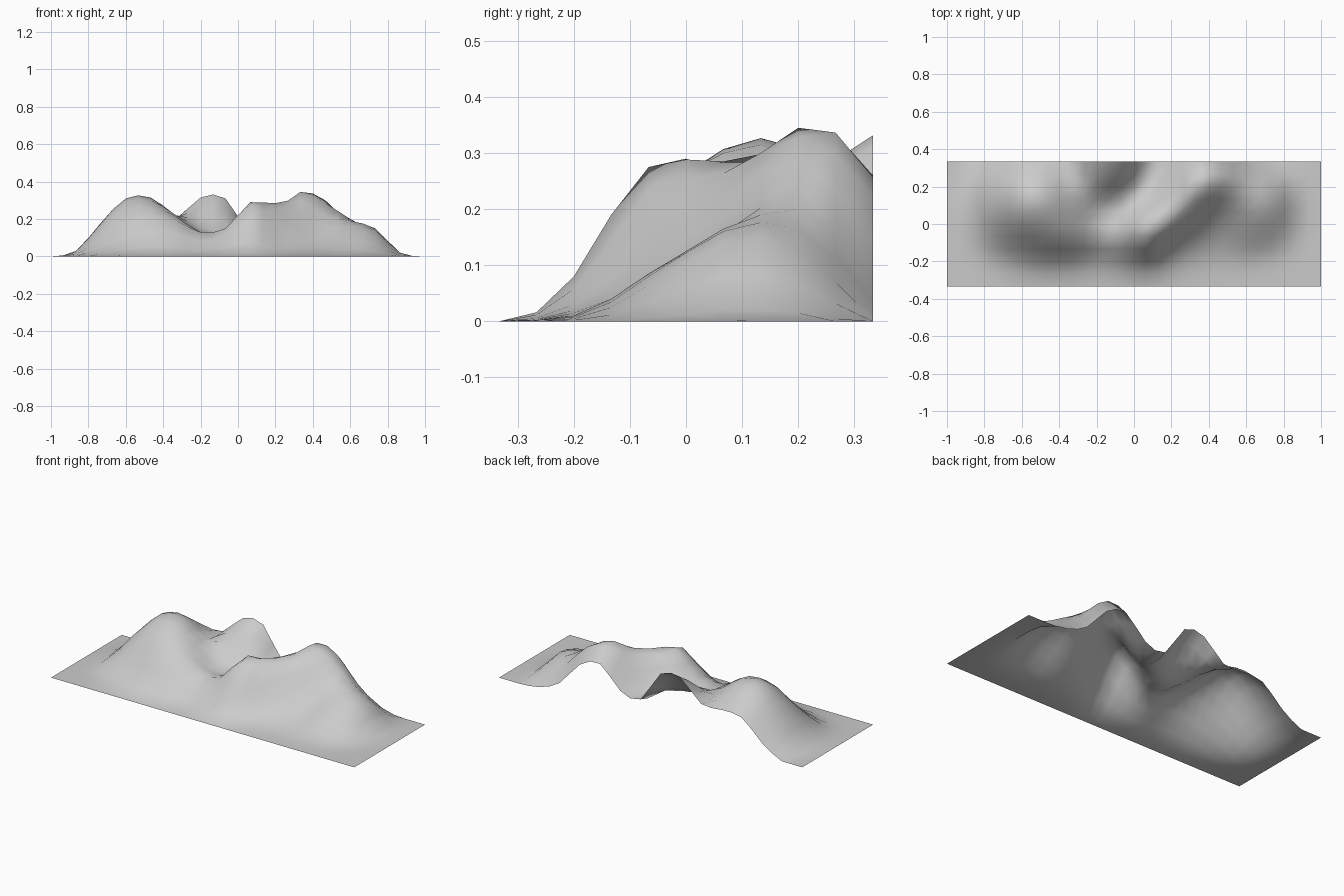
import bpy, bmesh, math

HALF_DEPTH = 1 / 3
X0, X_STEP = -13 / 15, 2 / 15       # first cross-section and spacing
Y0, Y_STEP = -0.2, 1 / 15           # first height in a section and spacing

# Hill cross-sections from left to right, each read from front to back
SECTIONS = [
    (0, .005, .015, .025, .03, .03, .02, .01, 0),
    (.015, .05, .10, .145, .175, .18, .165, .125, .075),
    (.04, .10, .175, .245, .29, .31, .295, .25, .19),       # left hill
    (.055, .135, .215, .265, .30, .315, .295, .25, .20),
    (.05, .125, .19, .215, .222, .22, .205, .195, .20),
    (.03, .08, .13, .13, .125, .16, .22, .28, .315),        # saddle, back hill
    (.05, .11, .15, .14, .115, .13, .19, .265, .31),
    (.08, .19, .275, .29, .215, .14, .105, .10, .12),       # diagonal ridge
    (.03, .08, .165, .255, .285, .27, .215, .165, .135),
    (.015, .04, .085, .15, .225, .30, .345, .335, .26),     # right peak
    (.01, .03, .06, .10, .155, .22, .285, .30, .22),
    (.01, .04, .085, .125, .165, .19, .20, .165, .075),     # right spur
    (.005, .025, .065, .105, .14, .15, .125, .07, .015),
    (0, 0, .005, .012, .02, .02, .015, .005, 0),
]


def spline(sample, t):
    """Smooth curve through evenly spaced samples."""
    i = math.floor(t + 1e-5)
    f = t - i
    a, b, c, d = (sample(i + k) for k in (-1, 0, 1, 2))
    return b + 0.5 * f * (c - a + f * (2 * a - 5 * b + 4 * c - d
                                       + f * (3 * (b - c) + d - a)))


def section_height(col, row):
    """Section value; flat ground outside, level past the cut back edge."""
    if col < 0 or col >= len(SECTIONS) or row < -1:
        return 0.0
    section = SECTIONS[col]
    if row == -1:
        return 0.2 * section[0]
    return section[min(row, len(section) - 1)]


def height(x, y):
    u, v = (x - X0) / X_STEP, (y - Y0) / Y_STEP
    return max(0.0, spline(
        lambda c: spline(lambda r: section_height(c, r), v), u))


# Terrain sheet: a 30 x 10 grid lifted by the hill sections
bm = bmesh.new()
bmesh.ops.create_grid(bm, x_segments=30, y_segments=10, size=1)
for v in bm.verts:
    v.co.y *= HALF_DEPTH
    v.co.z = height(v.co.x, v.co.y)
for f in bm.faces:
    f.smooth = True
mesh = bpy.data.meshes.new("hill_terrain")
bm.to_mesh(mesh)
bm.free()
terrain = bpy.data.objects.new("hill_terrain", mesh)
bpy.context.collection.objects.link(terrain)
